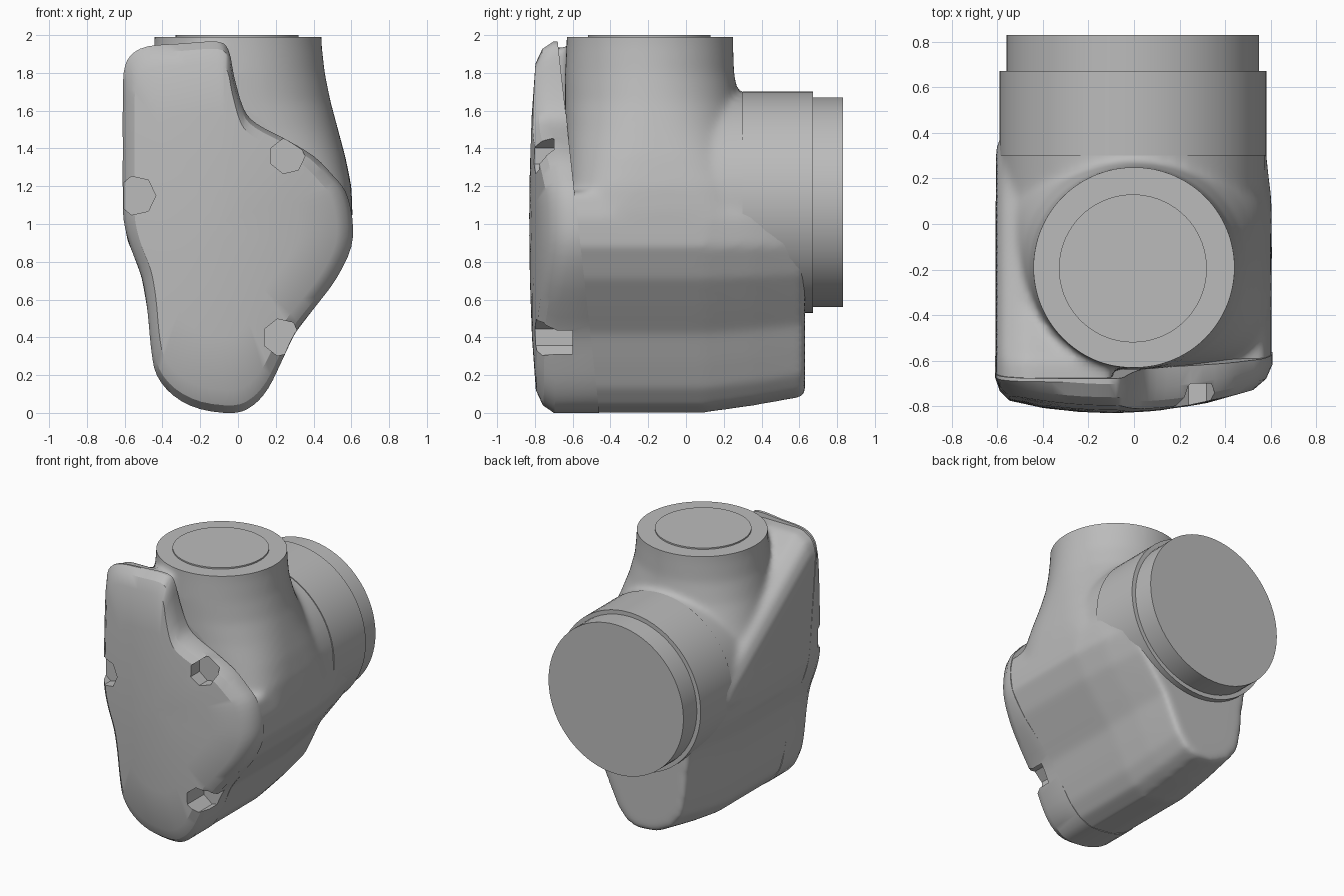
import bpy, bmesh, math
from mathutils import Vector

cube = bpy.data.objects.get("Cube")
if cube:
    bpy.data.objects.remove(cube, do_unlink=True)

GREY = (0.5, 0.5, 0.5, 1)
grey = bpy.data.materials.new("housing grey")
grey.use_nodes = True
grey.diffuse_color = GREY
for node in grey.node_tree.nodes:
    if node.type == "BSDF_PRINCIPLED":
        node.inputs["Base Color"].default_value = GREY
        node.inputs["Roughness"].default_value = 0.6


def loft(bm, rings):
    """Skin equal-length closed rings and cap both ends."""
    rows = [[bm.verts.new(p) for p in ring] for ring in rings]
    n = len(rows[0])
    for a, b in zip(rows, rows[1:]):
        for i in range(n):
            j = (i + 1) % n
            bm.faces.new((a[i], a[j], b[j], b[i]))
    bm.faces.new(rows[0])
    bm.faces.new(rows[-1])


def make(name, bm):
    bmesh.ops.recalc_face_normals(bm, faces=bm.faces[:])
    mesh = bpy.data.meshes.new(name)
    bm.to_mesh(mesh)
    bm.free()
    obj = bpy.data.objects.new(name, mesh)
    bpy.context.collection.objects.link(obj)
    return obj


def bake(obj):
    dg = bpy.context.evaluated_depsgraph_get()
    mesh = bpy.data.meshes.new_from_object(obj.evaluated_get(dg))
    obj.modifiers.clear()
    obj.data = mesh


def finish(obj, angle=35):
    obj.data.materials.clear()
    obj.data.materials.append(grey)
    bpy.ops.object.select_all(action="DESELECT")
    obj.select_set(True)
    bpy.context.view_layer.objects.active = obj
    bpy.ops.object.shade_smooth_by_angle(angle=math.radians(angle))


def circle_y(r, y, cx, cz, n=72):
    turn = [math.tau * i / n for i in range(n)]
    return [(cx + r * math.cos(t), y, cz + r * math.sin(t)) for t in turn]


def circle_z(r, z, cx, cy, n=72):
    turn = [math.tau * i / n for i in range(n)]
    return [(cx + r * math.cos(t), cy + r * math.sin(t), z) for t in turn]


def smooth_loop(pts, steps=3):
    """Closed Catmull-Rom curve through the points."""
    out, n = [], len(pts)
    for i in range(n):
        a, b, c, d = (Vector(pts[(i + k) % n]) for k in (-1, 0, 1, 2))
        for s in range(steps):
            t = s / steps
            out.append(0.5 * (2 * b + (c - a) * t + (2 * a - 5 * b + 4 * c - d) * t * t
                              + (3 * b - a - 3 * c + d) * t ** 3))
    return out


def seam(z):
    return -0.68 + 0.112 * (1.97 - z)


def front(x, z):
    return -0.83 + 0.25 * (x + 0.1) ** 2 + 0.04 * (z - 1) ** 2


# Outline of the front cover (x, z)
lower = [(0.57, 1.17), (0.605, 1.03), (0.6, 0.88), (0.52, 0.71), (0.4, 0.55), (0.3, 0.42),
         (0.23, 0.27), (0.16, 0.13), (0.08, 0.04), (-0.02, 0.0), (-0.2, 0.02), (-0.34, 0.09),
         (-0.43, 0.2), (-0.46, 0.34), (-0.48, 0.55), (-0.51, 0.72), (-0.57, 0.88),
         (-0.605, 1.02), (-0.61, 1.17)]
upper = [(-0.61, 1.4), (-0.61, 1.62), (-0.605, 1.8), (-0.57, 1.89), (-0.48, 1.94),
         (-0.3, 1.955), (-0.11, 1.965), (-0.05, 1.92), (-0.02, 1.78), (0.03, 1.61),
         (0.1, 1.53), (0.25, 1.45), (0.4, 1.36), (0.5, 1.26)]
outline = smooth_loop(lower + upper)

# Main body: neck, lower hull, rear barrel and shoulder blended together
bm = bmesh.new()
sections = [(2.1, 0.44, -0.63, 0.25, 2), (1.95, 0.443, -0.633, 0.25, 2),
            (1.8, 0.46, -0.64, 0.255, 2), (1.65, 0.49, -0.64, 0.28, 2.1),
            (1.5, 0.53, -0.64, 0.31, 2.4), (1.35, 0.57, -0.64, 0.34, 2.9),
            (1.2, 0.6, -0.64, 0.37, 3.6), (1.05, 0.607, -0.64, 0.38, 4.5),
            (0.9, 0.585, -0.62, 0.38, 4.5)]
rings = []
for z, w, y0, y1, power in sections:
    ring = []
    for i in range(64):
        c, s = math.cos(math.tau * i / 64), math.sin(math.tau * i / 64)
        ring.append((math.copysign(w * abs(c) ** (2 / power), c),
                     (y0 + y1) / 2 + math.copysign((y1 - y0) / 2 * abs(s) ** (2 / power), s), z))
    rings.append(ring)
loft(bm, rings)

rings = []
for y, shrink, lift in [(-0.8, 1, 0), (0.1, 1, 0), (0.35, 0.96, 0.035), (0.63, 0.88, 0.085)]:
    rings.append([(-0.1 + (x + 0.1) * shrink, y, z + lift * max(0, 1 - z)) for x, z in lower])
loft(bm, rings)

loft(bm, [circle_y(0.58, y, -0.005, 1.115) for y in (-0.35, 0.6)])

shoulder = [(-0.61, 1.05), (-0.605, 1.8), (-0.57, 1.89), (-0.48, 1.94), (-0.1, 1.94), (-0.1, 1.05)]
rings = []
for y, drop in [(-0.8, 0), (-0.6, 0.01), (0.35, 0.7)]:
    rings.append([(x, y, z - drop if z > 1.2 else z) for x, z in shoulder])
loft(bm, rings)

body = make("main_body", bm)
remesh = body.modifiers.new("blend", "REMESH")
remesh.mode = "VOXEL"
remesh.voxel_size = 0.02
soften = body.modifiers.new("soften", "SMOOTH")
soften.factor = 0.5
soften.iterations = 14
bake(body)

# Trim the neck flat and cut the front along the sloping seam
bm = bmesh.new()
bm.from_mesh(body.data)
for co, normal in [((0, 0, 1.99), (0, 0, -1)), ((0, -0.68, 1.97), (0, 1, 0.112))]:
    bmesh.ops.bisect_plane(bm, geom=bm.verts[:] + bm.edges[:] + bm.faces[:],
                           plane_co=co, plane_no=normal, clear_inner=True)
    bmesh.ops.holes_fill(bm, edges=[e for e in bm.edges if e.is_boundary], sides=0)
bmesh.ops.recalc_face_normals(bm, faces=bm.faces[:])
bm.to_mesh(body.data)
bm.free()
finish(body)

# Front cover: straight rim, rounded edge and gently domed face
cx, cz = -0.1, 1.0
bm = bmesh.new()
rings = [[(x, seam(z), z) for x, z in outline],
         [(x, min(front(x, z) + 0.09, seam(z) - 0.015), z) for x, z in outline]]
for scale, back in [(0.96, 0.035), (0.88, 0.004), (0.6, 0), (0.3, 0), (0.06, 0)]:
    ring = []
    for x, z in outline:
        px, pz = cx + (x - cx) * scale, cz + (z - cz) * scale
        ring.append((px, front(px, pz) + back, pz))
    rings.append(ring)
loft(bm, rings)
cover = make("front_cover", bm)

# Screw recesses cut into the cover: x, z, radius, floor
for x, z, r, floor in [(-0.54, 1.15, 0.105, -0.69), (0.26, 1.36, 0.095, -0.70),
                       (0.23, 0.4, 0.1, -0.6)]:
    bm = bmesh.new()
    loft(bm, [circle_y(r, y, x, z, 7) for y in (-1, floor)])
    cutter = make("recess_cutter", bm)
    cutter.hide_render = True
    cut = cover.modifiers.new("recess", "BOOLEAN")
    cut.operation = "DIFFERENCE"
    cut.solver = "EXACT"
    cut.object = cutter
    bake(cover)
    bpy.data.objects.remove(cutter, do_unlink=True)
finish(cover, 28)

# Rear collar, rear cap and the raised disc on the neck
bm = bmesh.new()
loft(bm, [circle_y(0.586, y, -0.005, 1.115) for y in (0.3, 0.672)])
finish(make("rear_collar", bm))

bm = bmesh.new()
loft(bm, [circle_y(0.555, y, -0.005, 1.115) for y in (0.6, 0.83)])
finish(make("rear_cap", bm))

bm = bmesh.new()
loft(bm, [circle_z(0.325, z, -0.005, -0.195) for z in (1.95, 2.0)])
finish(make("neck_disc", bm))
